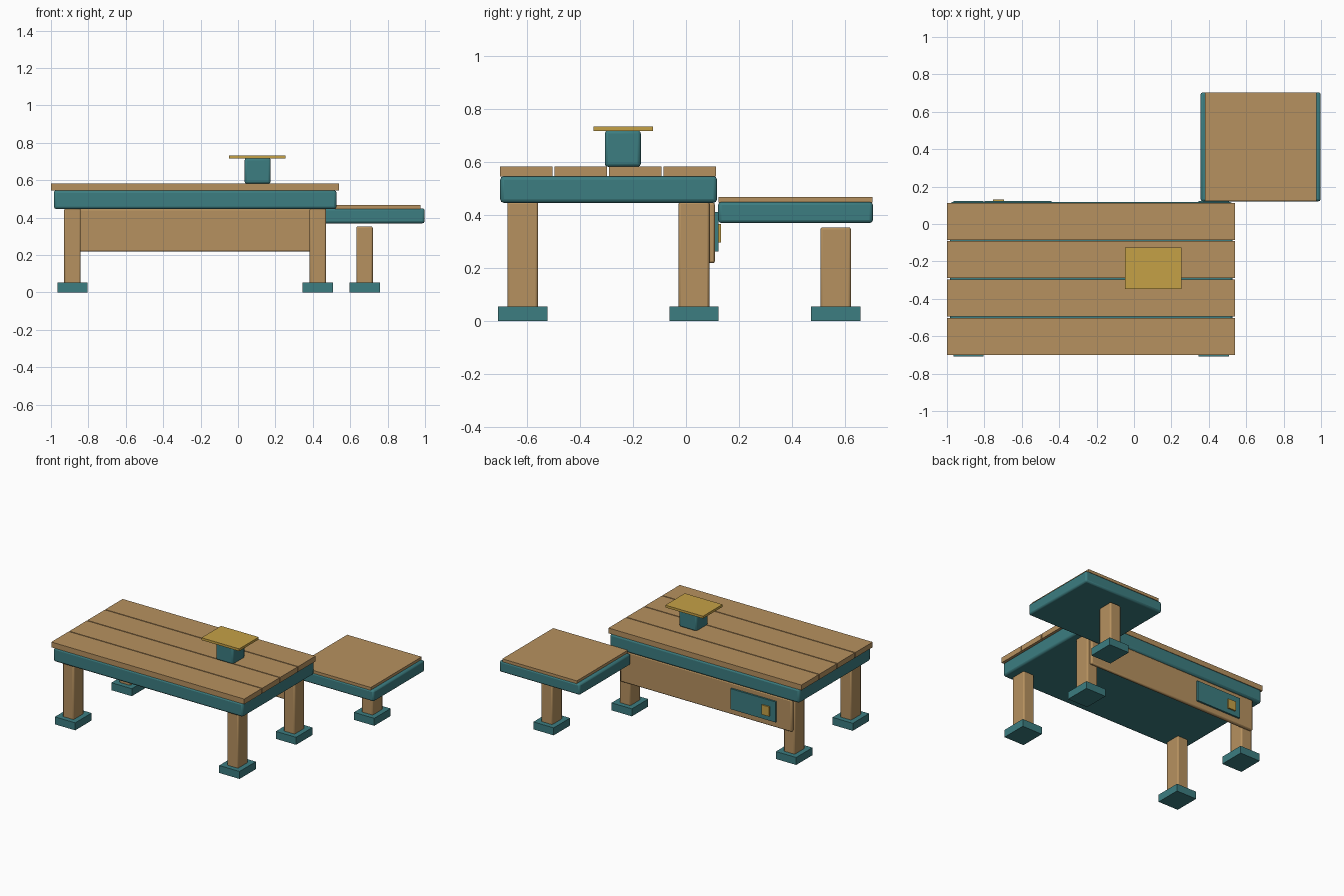
import bpy

if "Cube" in bpy.data.objects:
    bpy.data.objects.remove(bpy.data.objects["Cube"])


def material(name, rgb):
    m = bpy.data.materials.new(name)
    m.diffuse_color = (*rgb, 1.0)
    m.use_nodes = True
    m.node_tree.nodes["Principled BSDF"].inputs["Base Color"].default_value = m.diffuse_color
    return m


WOOD = material("light wood", (0.47, 0.285, 0.115))
TEAL = material("teal paint", (0.045, 0.205, 0.218))
BRASS = material("brass yellow", (0.56, 0.355, 0.062))


def box(name, mat, x, y, z, bevel=0.0):
    """Box from (min, max) ranges, with optional rounded edges."""
    bpy.ops.mesh.primitive_cube_add(
        size=1, location=[(a + b) / 2 for a, b in (x, y, z)])
    o = bpy.context.object
    o.name = name
    o.scale = [b - a for a, b in (x, y, z)]
    bpy.ops.object.transform_apply(location=False, rotation=False, scale=True)
    o.data.materials.append(mat)
    if bevel:
        mod = o.modifiers.new("rounded edges", 'BEVEL')
        mod.width = bevel
        mod.segments = 2
        bpy.ops.object.shade_smooth_by_angle()
    return o


def leg(name, cx, cy, top):
    """Wooden post standing in a teal foot block."""
    box(name + "_leg", WOOD, (cx - 0.044, cx + 0.044),
        (cy - 0.058, cy + 0.058), (0.004, top), 0.009)
    box(name + "_foot", TEAL, (cx - 0.081, cx + 0.081),
        (cy - 0.093, cy + 0.093), (0, 0.054))


# Table top: solid frame with four planks
box("table_frame", TEAL, (-0.985, 0.527), (-0.70, 0.117), (0.445, 0.546), 0.014)
for i in range(4):
    y0 = -0.70 + 0.205 * i
    box(f"table_plank_{i + 1}", WOOD, (-1.0, 0.54), (y0, y0 + 0.198), (0.544, 0.582))

# Table legs
for side, cx in (("left", -0.885), ("right", 0.427)):
    for end, cy in (("front", -0.615), ("back", 0.030)):
        leg(f"{end}_{side}", cx, cy, 0.45)

# Back panel with control plate and latch
box("back_panel", WOOD, (-0.92, 0.45), (0.084, 0.109), (0.218, 0.446), 0.008)
box("back_plate", TEAL, (-0.80, -0.44), (0.107, 0.122), (0.262, 0.41))
box("plate_latch", BRASS, (-0.755, -0.695), (0.120, 0.132), (0.296, 0.365))

# Pedestal and tray on the table
box("pedestal", TEAL, (0.035, 0.175), (-0.306, -0.17), (0.581, 0.718), 0.012)
box("tray", BRASS, (-0.048, 0.253), (-0.348, -0.125), (0.716, 0.733))

# Side bench on one post (post stops just short of the seat)
box("bench_frame", TEAL, (0.356, 0.998), (0.121, 0.704), (0.369, 0.449), 0.012)
box("bench_top", WOOD, (0.38, 0.975), (0.122, 0.702), (0.447, 0.468))
leg("bench", 0.677, 0.564, 0.353)
